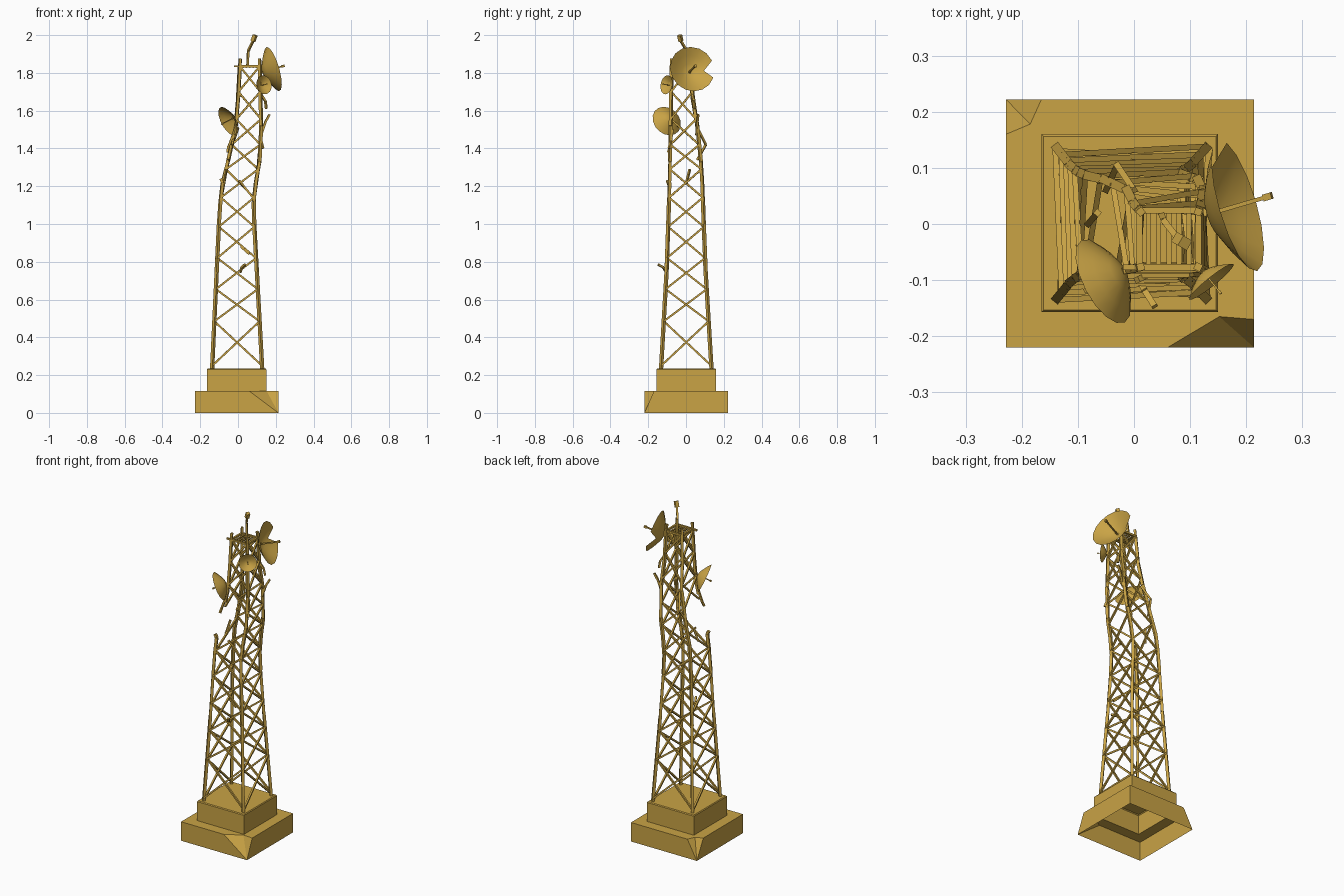
import bpy, bmesh, math
from mathutils import Vector, Matrix

cube = bpy.data.objects.get("Cube")
if cube:
    bpy.data.objects.remove(cube, do_unlink=True)

gold = bpy.data.materials.new("ochre_gold")
gold.use_nodes = True
colour = (0.585, 0.367, 0.06, 1)
gold.diffuse_color = colour
gold.node_tree.nodes["Principled BSDF"].inputs["Base Color"].default_value = colour


def finish(name, bm, smooth=False):
    mesh = bpy.data.meshes.new(name)
    bm.to_mesh(mesh)
    bm.free()
    mesh.materials.append(gold)
    for p in mesh.polygons:
        p.use_smooth = smooth
    ob = bpy.data.objects.new(name, mesh)
    bpy.context.collection.objects.link(ob)
    return ob


def beam(bm, a, b, w, d=None):
    """Square bar from a to b."""
    a, b = Vector(a), Vector(b)
    rot = (b - a).to_track_quat('Z', 'Y').to_matrix().to_4x4()
    size = Matrix.Diagonal((w, d or w, (b - a).length, 1))
    bmesh.ops.create_cube(bm, size=1, matrix=Matrix.Translation((a + b) / 2) @ rot @ size)


def path(bm, points, w):
    for a, b in zip(points, points[1:]):
        beam(bm, a, b, w)


# Stepped foundation: open underneath, with two chipped corners
x0, x1, y0, y1, h = -0.228, 0.214, -0.22, 0.222, 0.115
bm = bmesh.new()
V = lambda x, y, z: bm.verts.new((x, y, z))
A, B, C, D = V(x0, y0, 0), V(x1, y0, 0), V(x1, y1, 0), V(x0, y1, 0)
a, c = V(x0, y0, h), V(x1, y1, h)
b1, b2, b3 = V(0.06, y0, h), V(0.152, -0.165, h), V(x1, -0.17, h)
d1, d2, d3 = V(-0.165, y1, h), V(-0.185, 0.178, h), V(x0, 0.16, h)


def square(z, inset):
    l, r, f, k = -0.165 + inset, 0.15 - inset, -0.157 + inset, 0.16 - inset
    return [V(l, f, z), V(r, f, z), V(r, k, z), V(l, k, z)]


p = square(h, 0)
q, top = square(0.23, 0), square(0.235, 0.004)
for f in ((A, B, b1, a), (B, C, c, b3), (C, D, d1, c), (D, A, a, d3),
          (B, b3, b2), (B, b2, b1), (D, d2, d3), (D, d1, d2),
          (a, b1, b2, p[1], p[0]), (b2, b3, c, p[2], p[1]),
          (c, d1, d2, p[3], p[2]), (d2, d3, a, p[0], p[3]), top):
    bm.faces.new(f)
for low, up in ((p, q), (q, top)):
    for i in range(4):
        j = (i + 1) % 4
        bm.faces.new((low[i], low[j], up[j], up[i]))
bmesh.ops.recalc_face_normals(bm, faces=bm.faces)
finish("foundation", bm)

# Tower outline: height, left x, right x, front y, back y
outline = [(0.235, -0.137, 0.128, -0.132, 0.135), (0.746, -0.113, 0.1, -0.103, 0.104),
           (1.0, -0.101, 0.086, -0.094, 0.094), (1.12, -0.093, 0.083, -0.09, 0.09),
           (1.22, -0.082, 0.094, -0.087, 0.086), (1.33, -0.053, 0.114, -0.085, 0.079),
           (1.52, -0.012, 0.123, -0.081, 0.06), (1.66, 0.0, 0.119, -0.079, 0.036),
           (1.84, 0.01, 0.115, -0.077, 0.024)]


def corner(i, z):
    """Leg position at a height; legs run 0 to 3 anticlockwise from front left."""
    for s, e in zip(outline, outline[1:]):
        if z <= e[0] or e is outline[-1]:
            t = (z - s[0]) / (e[0] - s[0])
            v = [m + (n - m) * t for m, n in zip(s, e)]
            return Vector((v[1] if i in (0, 3) else v[2], v[3] if i < 2 else v[4], z))


# Legs, with one broken through
bm = bmesh.new()
heights = [r[0] for r in outline]
for i in range(4):
    if i == 0:
        path(bm, [corner(0, z) for z in heights if z < 1.23], 0.016)
        path(bm, [corner(0, z) for z in [1.45] + heights if z >= 1.45 and z != 1.33], 0.015)
        path(bm, [corner(0, 1.22), corner(0, 1.22) + Vector((-0.01, 0, 0.02))], 0.015)
    else:
        path(bm, [corner(i, z) for z in heights], 0.016)
    beam(bm, corner(i, 1.83), corner(i, 1.875), 0.013)
finish("legs", bm)

# Crossed braces on each side
levels = [0.25, 0.485, 0.655, 0.82, 0.985, 1.14, 1.29, 1.42, 1.555, 1.7, 1.835]
missing = {(0, 6, 0), (0, 6, 1), (3, 6, 0), (3, 6, 1), (0, 5, 1), (3, 5, 0), (2, 7, 0), (0, 7, 0)}
bm = bmesh.new()
for n, (low, up) in enumerate(zip(levels, levels[1:])):
    for i in range(4):
        j = (i + 1) % 4
        out = Vector(((0, -1, 0), (1, 0, 0), (0, 1, 0), (-1, 0, 0))[i]) * 0.004
        if (i, n, 0) not in missing:
            beam(bm, corner(i, low) + out, corner(j, up) + out, 0.010)
        if (i, n, 1) not in missing:
            beam(bm, corner(j, low) - out, corner(i, up) - out, 0.010)
finish("cross_braces", bm)

# Snapped and bent braces
bm = bmesh.new()
for pts in ([(-0.05, 0.06, 1.34), (-0.03, 0.105, 1.42), (0.0, 0.06, 1.51)],
            [(0.123, -0.07, 1.5), (0.122, -0.08, 1.44), (0.132, -0.09, 1.40)],
            [(0.122, 0.055, 1.47), (0.145, 0.06, 1.54), (0.167, 0.065, 1.58)],
            [(0.12, 0.03, 1.69), (0.145, 0.04, 1.65), (0.15, 0.045, 1.61)],
            [(0.015, -0.1, 0.88), (0.06, -0.102, 0.84)],
            [(0.012, -0.105, 0.745), (0.02, -0.12, 0.77), (0.037, -0.147, 0.785)],
            [(-0.082, 0.0, 1.21), (-0.065, 0.02, 1.29)],
            [(-0.02, -0.08, 1.49), (-0.05, -0.082, 1.41), (-0.055, -0.095, 1.38)],
            [(0.08, -0.09, 1.14), (0.03, -0.088, 1.2), (0.005, -0.1, 1.23)]):
    path(bm, pts, 0.011)
finish("bent_braces", bm)

# Top frame and slatted platform
bm = bmesh.new()
for i in range(4):
    beam(bm, corner(i, 1.835), corner((i + 1) % 4, 1.835), 0.011)
beam(bm, (-0.02, -0.077, 1.835), (0.12, -0.077, 1.835), 0.01)
for k in range(5):
    x = 0.026 + k * 0.018
    beam(bm, (x, -0.075, 1.83), (x, 0.024, 1.83), 0.009, 0.006)
finish("top_platform", bm)

# Leaning antenna
bm = bmesh.new()
path(bm, [(0.05, 0.015, 1.83), (0.054, 0.005, 1.915), (0.08, -0.028, 1.97)], 0.011)
beam(bm, (0.079, -0.027, 1.968), (0.091, -0.034, 2.0), 0.02)
finish("antenna", bm)


def dish(name, centre, axis, radius, depth, mount, notch=False):
    """Shallow bowl with a feed rod in front and an arm to the tower."""
    axis, centre = Vector(axis).normalized(), Vector(centre)
    side = Vector((0, 0, 1)).cross(axis).normalized()
    up = axis.cross(side)
    apex = centre - axis * depth
    sides, rings = 16, (0.35, 0.7, 1.0)
    bm = bmesh.new()
    tip, last = bm.verts.new(apex), None
    for r in rings:
        ring = []
        for k in range(sides):
            t = 2 * math.pi * k / sides
            s = r * (0.6 if notch and k == 0 and r == 1 else 0.55 / 0.7 if notch and k == 0 and r == 0.7 else 1)
            ring.append(bm.verts.new(apex + axis * depth * s ** 1.5
                                     + (side * math.cos(t) + up * math.sin(t)) * radius * s))
        for k in range(sides):
            j = (k + 1) % sides
            bm.faces.new((last[k], last[j], ring[j], ring[k]) if last else (tip, ring[j], ring[k]))
        last = ring
    bmesh.ops.recalc_face_normals(bm, faces=bm.faces)
    finish(name, bm, True)
    bm = bmesh.new()
    end = apex + axis * radius * 0.9
    beam(bm, apex, end, radius * 0.06)
    beam(bm, end, end + axis * radius * 0.13, radius * 0.1)
    beam(bm, apex + axis * 0.002, mount, 0.012)
    finish(name + "_feed_and_arm", bm)


dish("large_dish", (0.185, 0.033, 1.82), (0.92, 0.27, 0.27), 0.122, 0.06, corner(2, 1.8), True)
dish("medium_dish", (-0.055, -0.102, 1.545), (-0.8, -0.42, -0.42), 0.083, 0.045, corner(0, 1.56))
dish("small_dish", (0.138, -0.103, 1.737), (0.6, -0.75, 0.15), 0.051, 0.025, corner(1, 1.73))
